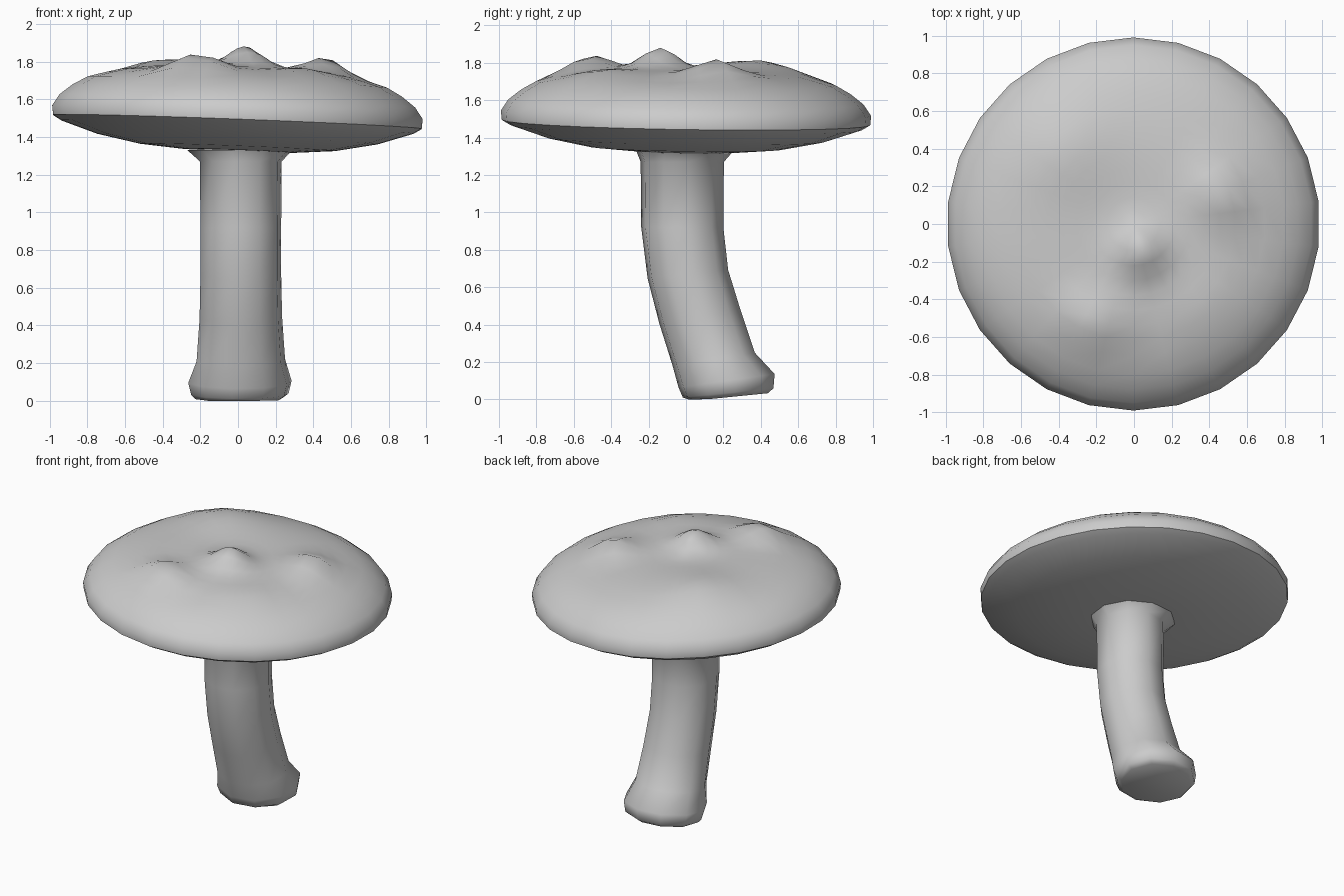
import bpy, bmesh
from math import sin, cos, pi, exp

if "Cube" in bpy.data.objects:
    bpy.data.objects.remove(bpy.data.objects["Cube"])


def skin(name, rings, start_tip=None, end_cap=False, angle=0.8):
    """Join rings of points into a tube, optionally starting with a fan tip."""
    bm = bmesh.new()
    loops = [[bm.verts.new(p) for p in ring] for ring in rings]
    n = len(loops[0])
    for a, b in zip(loops, loops[1:]):
        for i in range(n):
            bm.faces.new((a[i], a[(i + 1) % n], b[(i + 1) % n], b[i]))
    if start_tip:
        tip = bm.verts.new(start_tip)
        for i in range(n):
            bm.faces.new((tip, loops[0][(i + 1) % n], loops[0][i]))
    if end_cap:
        bm.faces.new(loops[-1])
    bmesh.ops.recalc_face_normals(bm, faces=bm.faces)
    mesh = bpy.data.meshes.new(name)
    bm.to_mesh(mesh)
    bm.free()
    obj = bpy.data.objects.new(name, mesh)
    bpy.context.collection.objects.link(obj)
    bpy.ops.object.select_all(action='DESELECT')
    obj.select_set(True)
    bpy.context.view_layer.objects.active = obj
    bpy.ops.object.shade_smooth_by_angle(angle=angle)
    return obj


# Lumps on the cap: x, y, height, spread
BUMPS = [(0.04, -0.14, 0.11, 0.09), (0.47, 0.17, 0.085, 0.10),
         (-0.22, -0.53, 0.085, 0.10), (-0.40, 0.42, 0.055, 0.18),
         (0.38, -0.46, 0.025, 0.12)]


def cap_point(x, y, z, top):
    z += -0.038 * x - 0.015 * y
    if top:
        for bx, by, h, s in BUMPS:
            z += h * exp(-((x - bx) ** 2 + (y - by) ** 2) / (2 * s * s))
    return (x, y, z)


# Cap: bumpy dome, rounded rim and shallow underside
top = [(0.07, 1.77), (0.14, 1.77), (0.22, 1.77), (0.3, 1.77), (0.38, 1.766),
       (0.46, 1.76), (0.54, 1.75), (0.62, 1.737), (0.7, 1.718), (0.8, 1.69),
       (0.88, 1.645), (0.95, 1.59), (0.99, 1.53), (0.985, 1.48)]
under = [(0.94, 1.453), (0.75, 1.39), (0.52, 1.345), (0.3, 1.327), (0.21, 1.327)]
SIDES = 26
cap_rings = [[cap_point(r * sin(2 * pi * i / SIDES) - 0.003, r * cos(2 * pi * i / SIDES), z, k < len(top))
              for i in range(SIDES)] for k, (r, z) in enumerate(top + under)]
skin("mushroom_cap", cap_rings, start_tip=cap_point(0, 0, 1.77, True))

# Stem: ten-sided, bending towards the back at the foot
# each row: centre x, centre y, z, radius x, radius y, slope along y
stem = [(0.01, -0.005, 1.332, 0.285, 0.265, 0), (0.015, -0.02, 1.27, 0.22, 0.225, 0),
        (0.015, -0.02, 0.92, 0.217, 0.222, 0), (0.015, 0.01, 0.67, 0.217, 0.218, 0.05),
        (0.015, 0.075, 0.44, 0.222, 0.22, 0.08), (0.015, 0.148, 0.215, 0.238, 0.222, 0.08),
        (0.01, 0.217, 0.1, 0.278, 0.26, 0.07), (0.01, 0.225, 0.035, 0.262, 0.245, 0.05),
        (0.005, 0.225, 0.012, 0.235, 0.215, 0.05)]
N = 10
stem_rings = [[(cx + rx * sin(2 * pi * i / N + 0.15), cy + ry * cos(2 * pi * i / N + 0.15),
                max(0, cz + s * ry * cos(2 * pi * i / N + 0.15) / 0.25))
               for i in range(N)] for cx, cy, cz, rx, ry, s in
              [(a, b, c, d, e, f * 0.5) for a, b, c, d, e, f in stem]]
skin("mushroom_stem", stem_rings, end_cap=True)
